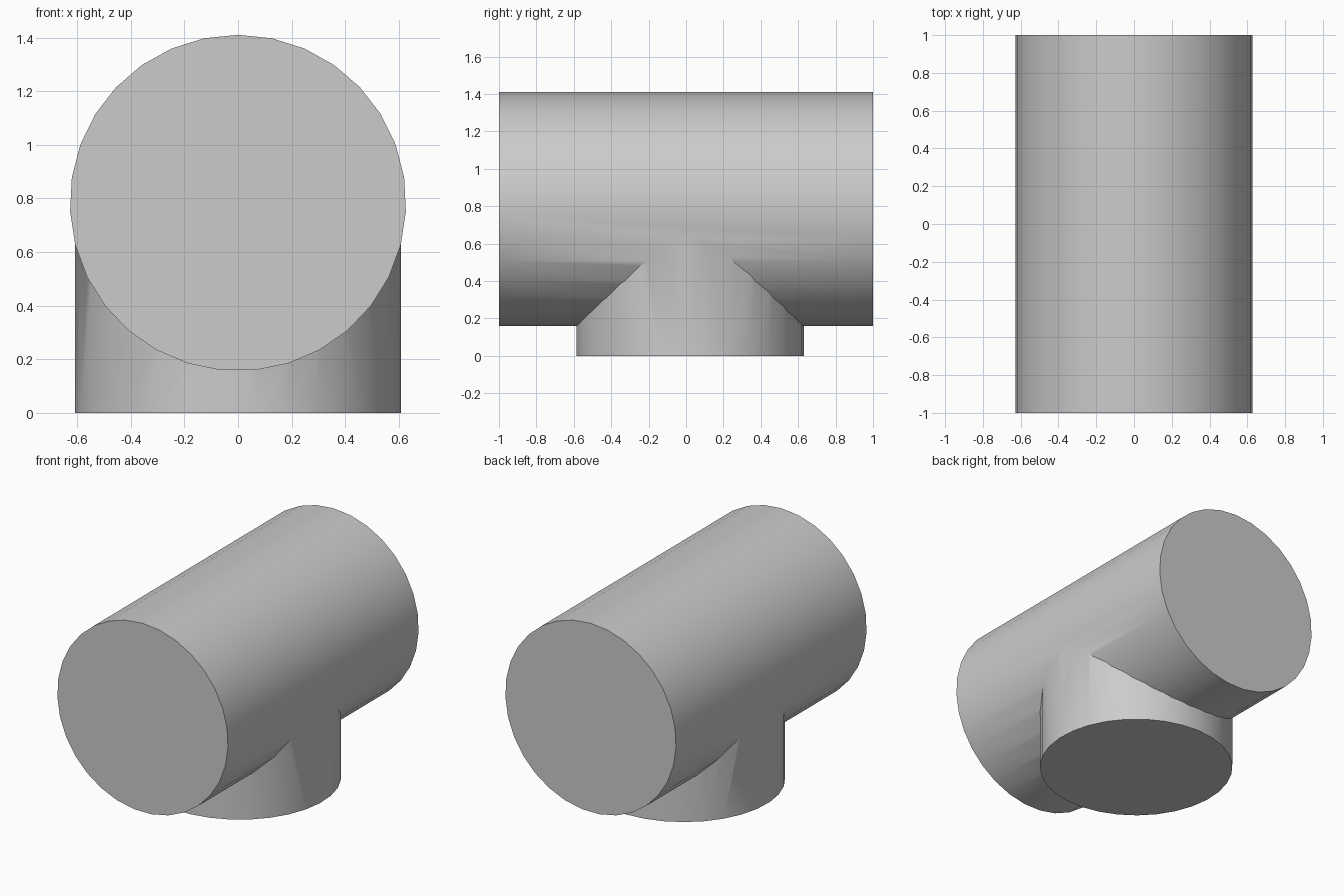
import bpy
import math

SIDES = 31
RUN_RADIUS, RUN_LENGTH, RUN_HEIGHT = 0.627, 2.0, 0.783
BRANCH_RADIUS, BRANCH_Y, BRANCH_TOP = 0.609, 0.021, 0.8

cube = bpy.data.objects.get("Cube")
if cube:
    bpy.data.objects.remove(cube, do_unlink=True)

# Single plain grey material
grey = bpy.data.materials.new("plain grey")
grey.use_nodes = True
color = (0.6, 0.6, 0.6, 1)
grey.diffuse_color = color
grey.node_tree.nodes["Principled BSDF"].inputs["Base Color"].default_value = color


def cylinder(name, radius, depth, location, tilt=0):
    bpy.ops.mesh.primitive_cylinder_add(
        vertices=SIDES, radius=radius, depth=depth,
        location=location, rotation=(tilt, 0, 0))
    obj = bpy.context.object
    obj.name = name
    obj.data.materials.append(grey)
    return obj


# Horizontal run, first vertex of its section pointing up
run = cylinder("pipe_tee", RUN_RADIUS, RUN_LENGTH, (0, 0, RUN_HEIGHT), math.pi / 2)

# Vertical branch reaching into the run
branch = cylinder("branch_helper", BRANCH_RADIUS, BRANCH_TOP,
                  (0, BRANCH_Y, BRANCH_TOP / 2))
branch.hide_render = True

# Merge both into one solid
bpy.context.view_layer.objects.active = run
union = run.modifiers.new("join branch", "BOOLEAN")
union.operation = "UNION"
union.solver = "EXACT"
union.object = branch
bpy.ops.object.modifier_apply(modifier=union.name)
bpy.data.objects.remove(branch, do_unlink=True)

# Smooth barrels with crisp rims and seam
run.select_set(True)
bpy.ops.object.shade_smooth_by_angle(angle=math.radians(30))
